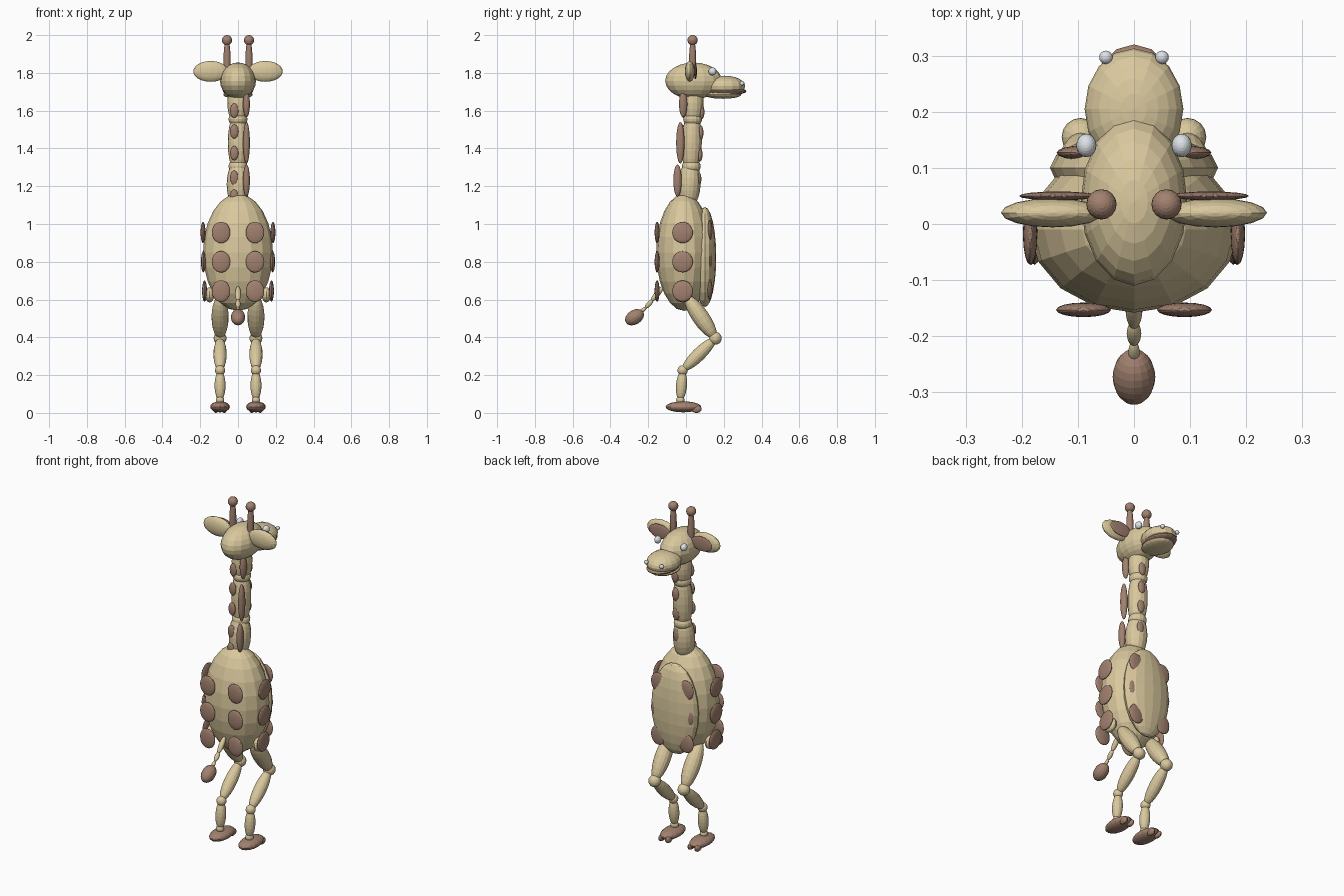
import bpy
from mathutils import Vector, Matrix

cube = bpy.data.objects.get("Cube")
if cube:
    bpy.data.objects.remove(cube, do_unlink=True)


def material(name, rgb):
    m = bpy.data.materials.new(name)
    m.use_nodes = True
    m.diffuse_color = (*rgb, 1)
    m.node_tree.nodes["Principled BSDF"].inputs["Base Color"].default_value = (*rgb, 1)
    return m


TAN = material("tan", (0.70, 0.58, 0.34))
BROWN = material("brown", (0.36, 0.22, 0.16))
WHITE = material("white", (0.75, 0.78, 0.82))


def ball(name, loc, size, mat, segs=16, rings=12):
    """Flat-shaded ellipsoid with half-sizes given by size."""
    if not isinstance(size, tuple):
        size = (size,) * 3
    bpy.ops.mesh.primitive_uv_sphere_add(segments=segs, ring_count=rings, radius=1)
    o = bpy.context.object
    o.name = name
    o.data.transform(Matrix.Diagonal((*size, 1)))
    o.location = loc
    o.data.materials.append(mat)
    return o


def bone(name, a, b, radius, mat):
    """Ellipsoid stretched between two points."""
    a, b = Vector(a), Vector(b)
    o = ball(name, (a + b) / 2, (radius, radius, (b - a).length / 2), mat)
    o.rotation_euler = (b - a).to_track_quat('Z', 'Y').to_euler()
    return o


# Trunk
ball("body", (0, -0.01, 0.85), (0.185, 0.148, 0.31), TAN)
ball("belly", (0, 0.10, 0.825), (0.15, 0.06, 0.265), TAN)

# Neck: three long segments with joints between them
for a, b, r in (((0, 0.01, 1.08), (0, 0.025, 1.34), 0.06),
                ((0, 0.025, 1.26), (0, 0.035, 1.60), 0.054),
                ((0, 0.035, 1.52), (0, 0.04, 1.76), 0.056)):
    bone("neck_segment", a, b, r, TAN)
for y, z in ((0.028, 1.305), (0.035, 1.555)):
    ball("neck_joint", (0, y, z), (0.05, 0.05, 0.04), TAN)

# Neck markings and mane
for z in (1.145, 1.245, 1.375, 1.49, 1.60):
    ball("neck_back_spot", (-0.02, -0.095 + 0.05 * z, z), (0.022, 0.012, 0.038), BROWN)
    if z > 1.2:
        ball("neck_front_spot", (0.012, 0.01 + 0.046 * z, z - 0.007),
             (0.022, 0.014, 0.038), BROWN)
for y, z, h in ((-0.045, 1.23, 0.085), (-0.03, 1.43, 0.11), (-0.015, 1.635, 0.07)):
    ball("mane", (0.045, y, z), (0.018, 0.022, h), BROWN)

# Head, muzzle and mouth
ball("head", (0, 0.04, 1.758), (0.095, 0.15, 0.097), TAN)
ball("muzzle", (0, 0.205, 1.73), (0.088, 0.108, 0.055), TAN)
ball("mouth", (0, 0.21, 1.703), (0.08, 0.11, 0.022), BROWN)
ball("jaw", (0, 0.195, 1.685), (0.078, 0.098, 0.022), TAN)

# Tail with tuft
bone("tail_base", (0, -0.12, 0.67), (0, -0.185, 0.59), 0.015, TAN)
bone("tail_middle", (0, -0.175, 0.60), (0, -0.215, 0.555), 0.013, TAN)
bone("tail_end", (0, -0.21, 0.56), (0, -0.245, 0.53), 0.010, TAN)
bone("tail_tuft", (0, -0.227, 0.535), (0, -0.318, 0.478), 0.038, BROWN)

# Paired parts
for side, s in (("left", 1), ("right", -1)):
    # Eyes, nostrils, horns, ears
    ball(side + "_eye", (s * 0.085, 0.14, 1.808), (0.018, 0.021, 0.021), WHITE)
    ball(side + "_nostril", (s * 0.05, 0.297, 1.745), 0.012, WHITE)
    bone(side + "_horn", (s * 0.058, 0.035, 1.74), (s * 0.058, 0.035, 1.985), 0.019, BROWN)
    ball(side + "_horn_tip", (s * 0.058, 0.035, 1.973), 0.027, BROWN)
    ball(side + "_ear", (s * 0.145, 0.02, 1.808), (0.092, 0.026, 0.055), TAN)
    ball(side + "_inner_ear", (s * 0.135, 0.05, 1.808), (0.07, 0.008, 0.042), BROWN)

    # Body spots in three rows
    for x, z in ((0.185, 0.955), (0.183, 0.80), (0.177, 0.645)):
        ball(side + "_flank_spot", (s * x, -0.018, z), (0.013, 0.055, 0.056), BROWN)
        ball(side + "_rear_spot", (s * 0.09, -0.153, z), (0.049, 0.013, 0.057), BROWN)
        ball(side + "_belly_spot", (s * 0.09, 0.127, z + 0.01), (0.048, 0.013, 0.057), BROWN)
    ball(side + "_hip", (s * 0.15, -0.018, 0.625), (0.025, 0.045, 0.04), TAN)

    # Bent leg from hip to foot
    x = s * 0.095
    hip, knee = (x, 0.0, 0.62), (x, 0.155, 0.395)
    ankle, heel = (x, -0.018, 0.225), (x, -0.03, 0.065)
    bone(side + "_thigh", hip, knee, 0.045, TAN)
    ball(side + "_knee", knee, 0.034, TAN)
    bone(side + "_shank", knee, ankle, 0.035, TAN)
    ball(side + "_ankle", ankle, 0.027, TAN)
    bone(side + "_shin", ankle, heel, 0.029, TAN)
    ball(side + "_heel", (x, -0.03, 0.068), 0.022, TAN)
    ball(side + "_foot", (x, -0.014, 0.032), (0.052, 0.094, 0.029), BROWN)
    for t in (-0.022, 0.022):
        ball(side + "_toe", (x + t, 0.055, 0.02), (0.015, 0.028, 0.02), BROWN)
